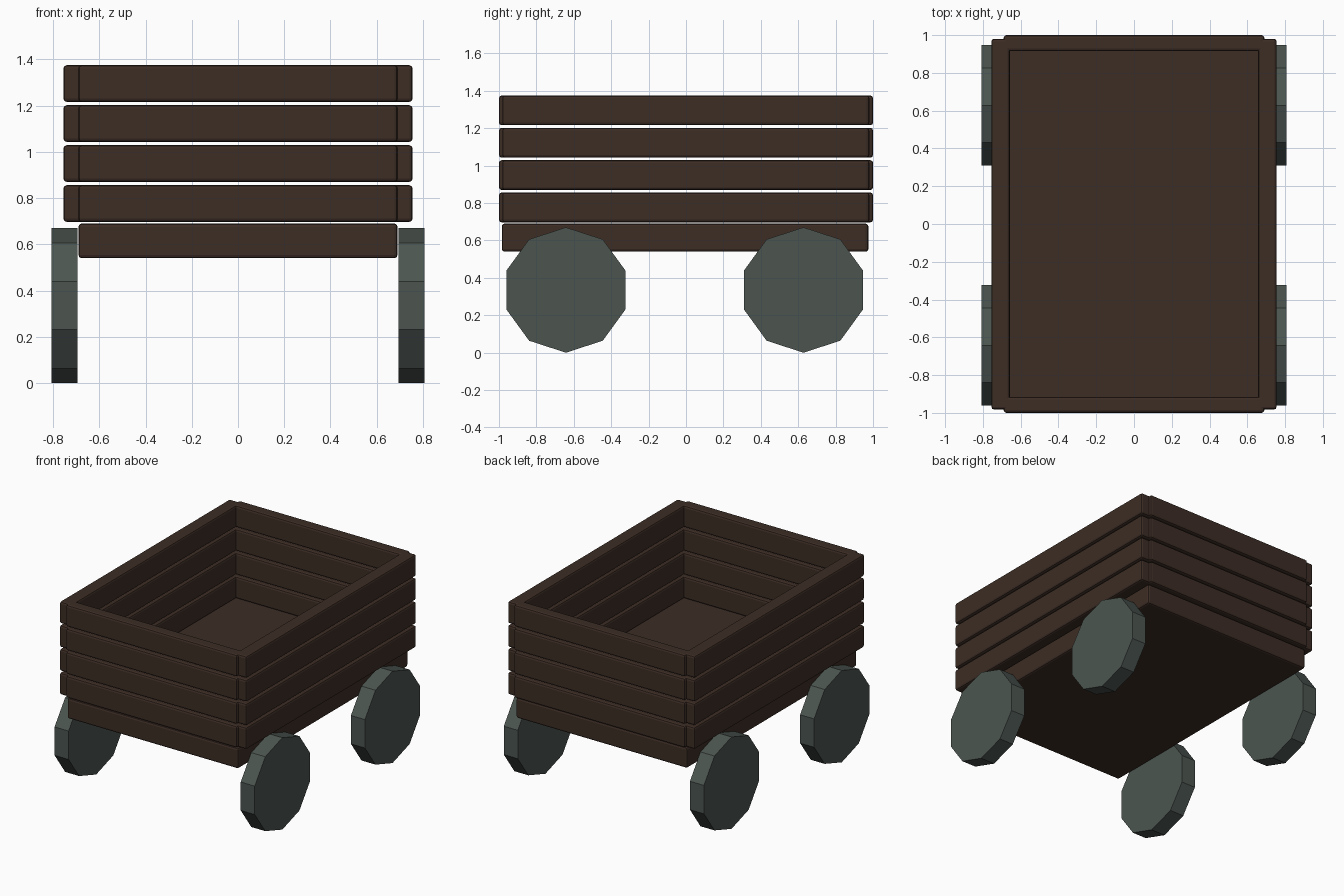
import bpy, math

if "Cube" in bpy.data.objects:
    bpy.data.objects.remove(bpy.data.objects["Cube"])


def material(name, rgb):
    m = bpy.data.materials.new(name)
    m.diffuse_color = (*rgb, 1)
    m.use_nodes = True
    m.node_tree.nodes["Principled BSDF"].inputs["Base Color"].default_value = m.diffuse_color
    return m


wood = material("dark brown wood", (0.046, 0.026, 0.018))
iron = material("grey green wheel", (0.072, 0.091, 0.080))


def board(name, lo, hi, bevel=0.014):
    """Box between two corners with softened edges."""
    bpy.ops.mesh.primitive_cube_add(size=1, location=[(a + b) / 2 for a, b in zip(lo, hi)])
    ob = bpy.context.object
    ob.name = name
    ob.scale = [b - a for a, b in zip(lo, hi)]
    bpy.ops.object.transform_apply(location=False, rotation=False, scale=True)
    mod = ob.modifiers.new("soft edges", 'BEVEL')
    mod.width = bevel
    mod.segments = 2
    ob.data.materials.append(wood)
    return ob


# solid floor slab
board("floor", (-0.69, -0.985, 0.54), (0.69, 0.975, 0.69))

# four rows of slats on each wall, with narrow gaps
for row in range(4):
    z0 = 0.697 + row * 0.173
    z1 = z0 + 0.159
    for side, s in (("left", -1), ("right", 1)):
        x = sorted((s * 0.657, s * 0.755))
        board(f"{side}_slat_{row + 1}", (x[0], -0.982, z0), (x[1], 0.98, z1))
    for end, s in (("front", -1), ("back", 1)):
        y = sorted((s * 0.915, s * 1.0))
        board(f"{end}_slat_{row + 1}", (-0.69, y[0], z0), (0.69, y[1], z1))

# four ten-sided wheels, one corner pointing up
for end, y in (("front", -0.642), ("back", 0.628)):
    for side, s in (("left", -1), ("right", 1)):
        bpy.ops.mesh.primitive_cylinder_add(
            vertices=10, radius=0.335, depth=0.113,
            location=(s * 0.751, y, 0.335), rotation=(0, math.pi / 2, 0))
        wheel = bpy.context.object
        wheel.name = f"{end}_{side}_wheel"
        # turn so that a vertex sits at the top, whatever the start angle
        v = wheel.data.vertices[0].co
        spin = -math.atan2(v.y, v.x)
        for vert in wheel.data.vertices:
            px, py = vert.co.x, vert.co.y
            vert.co.x = px * math.cos(spin) - py * math.sin(spin)
            vert.co.y = px * math.sin(spin) + py * math.cos(spin)
        wheel.data.materials.append(iron)
